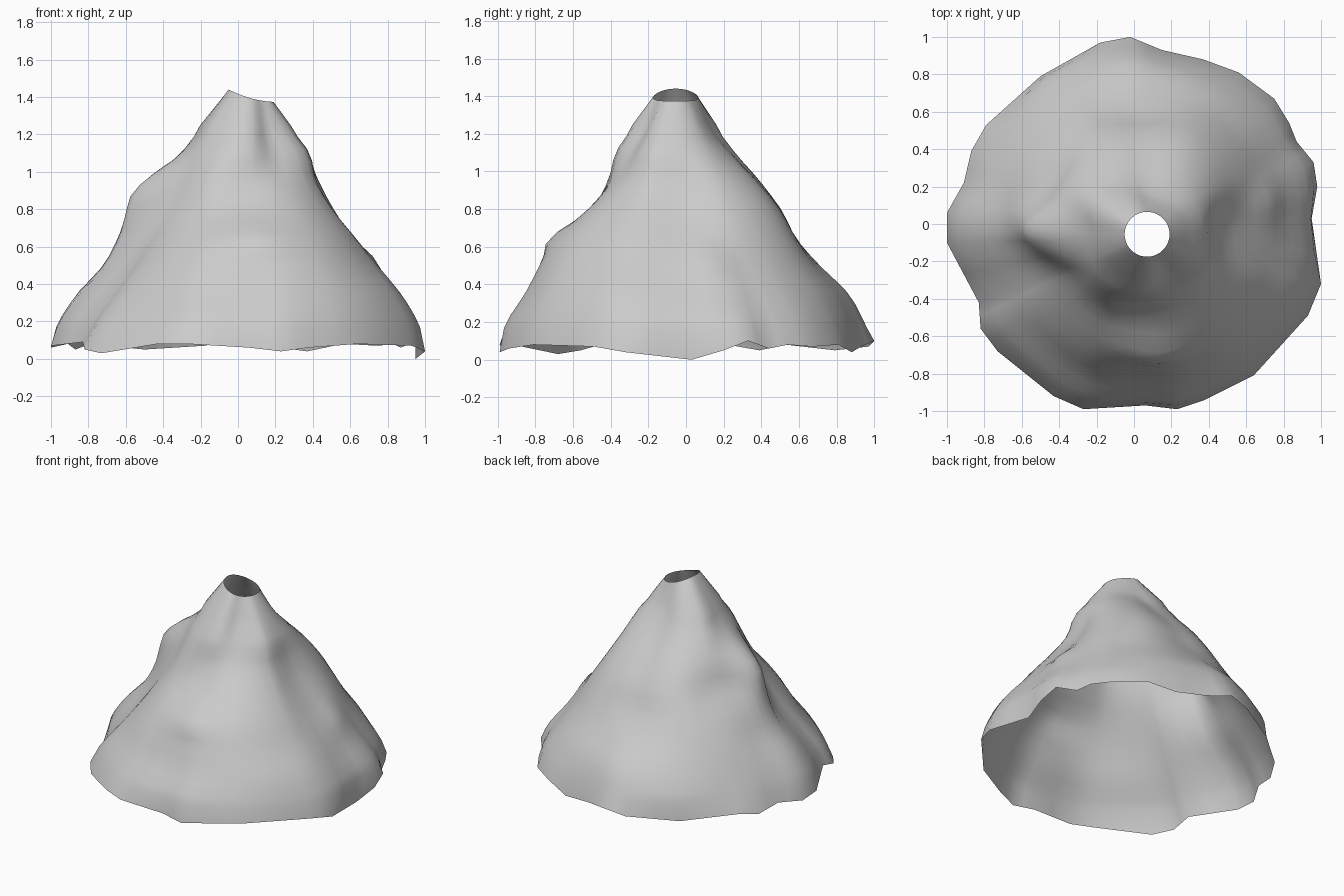
import bpy
import bmesh
import math
from mathutils import Vector

cube = bpy.data.objects.get("Cube")
if cube:
    bpy.data.objects.remove(cube, do_unlink=True)

# Foot of the mountain: ragged outline, counter-clockwise from the left side
foot = [(.95, .03, 0), (.98, .2, .05), (.96, .33, .1), (.87, .44, .06), (.83, .54, .08),
        (.75, .67, .07), (.56, .81, .08), (.37, .88, .04), (.15, .93, .07), (-.02, 1, .1),
        (-.18, .97, .07), (-.5, .79, .05), (-.79, .53, .08), (-.87, .39, .05), (-.91, .22, .08),
        (-1, .06, .06), (-1, -.1, .07), (-.83, -.42, .09), (-.82, -.56, .05), (-.73, -.68, .03),
        (-.43, -.92, .08), (-.27, -.99, .08), (.06, -.97, .06), (.23, -.99, .04),
        (.38, -.94, .06), (.64, -.81, .08), (.93, -.49, .07), (1, -.32, .04)]

# Slope profiles: reach from the middle at each level, every twelfth of a turn
levels = [.08, .2, .35, .5, .65, .8, .95, 1.1, 1.25]
slopes = [
    [.96, .94, .84, .73, .61, .49, .42, .38, .28],    # left
    [.98, .94, .84, .74, .65, .55, .45, .35, .23],
    [.98, .93, .85, .74, .65, .56, .44, .29, .16],
    [.99, .94, .86, .71, .58, .5, .38, .24, .13],     # back
    [.94, .92, .83, .72, .62, .53, .42, .28, .17],
    [.95, .88, .8, .71, .61, .48, .42, .32, .21],
    [1, .96, .86, .72, .64, .59, .5, .3, .19],        # right
    [.93, .87, .76, .65, .55, .46, .39, .31, .22],
    [1, .93, .82, .73, .62, .5, .42, .35, .25],
    [.97, .94, .84, .77, .69, .51, .41, .37, .28],    # front
    [1, .97, .9, .82, .73, .58, .43, .34, .25],
    [1.04, 1, .93, .81, .7, .57, .46, .41, .3],
]

# Gullies and spurs: turn in degrees, height, angular spread, height spread, depth
gullies = [(199, .6, 9, .3, -.03), (10, .53, 9, .08, .035), (164, .8, 8, .2, -.025),
           (181, .87, 8, .07, .02), (277, .64, 12, .06, .03)]

RIM_CENTRE = Vector((.07, -.055))
RIM_RADIUS = .12
RIM_HEIGHT = 1.4


def spline(a, b, c, d, t):
    """Smooth curve between b and c."""
    return b + .5 * t * (c - a + t * (2 * a - 5 * b + 4 * c - d + t * (3 * (b - c) + d - a)))


def reach(profile, z):
    last = len(levels) - 1
    i = max(k for k in range(last) if k == 0 or levels[k] <= z)
    t = (z - levels[i]) / (levels[i + 1] - levels[i])
    return spline(profile[max(i - 1, 0)], profile[i], profile[i + 1],
                  profile[min(i + 2, last)], t)


def around(angle, z):
    """Distance from the leaning axis to the slope."""
    n = len(slopes)
    turn = angle / math.tau * n
    i = math.floor(turn)
    radii = []
    for k in range(i - 1, i + 3):
        a = k * math.tau / n
        lean = RIM_CENTRE.dot((math.cos(a), math.sin(a))) * z / RIM_HEIGHT
        radii.append(reach(slopes[k % n], z) - lean)
    return spline(*radii, turn - i)


def carve(angle, z):
    total = 0
    for turn, height, spread, rise, depth in gullies:
        off = (math.degrees(angle) - turn + 180) % 360 - 180
        total += depth * math.exp(-(off / spread) ** 2 - ((z - height) / rise) ** 2)
    return total


# Two columns for each stretch of the foot outline
columns = []
for i, p in enumerate(foot):
    p, q = Vector(p), Vector(foot[(i + 1) % len(foot)])
    columns += [p, (p + q) / 2]

ring_count = 18
bm = bmesh.new()
rings = [[bm.verts.new(p) for p in columns]]
for k in range(ring_count):
    z = .17 + (levels[-1] - .17) * k / (ring_count - 1)
    ring = []
    for p in columns:
        angle = math.atan2(p.y, p.x)
        ragged = p.xy.length / around(angle, levels[0]) - 1
        r = around(angle, z) * (1 + ragged * max(0, 1 - 1.5 * z)) + carve(angle, z)
        centre = RIM_CENTRE * z / RIM_HEIGHT
        ring.append(bm.verts.new((centre.x + r * math.cos(angle),
                                  centre.y + r * math.sin(angle), z)))
    rings.append(ring)

# Open crater rim, higher on the right side
rim = []
for p in columns:
    a = math.atan2(p.y, p.x)
    rim.append(bm.verts.new((RIM_CENTRE.x + RIM_RADIUS * math.cos(a),
                             RIM_CENTRE.y + RIM_RADIUS * math.sin(a),
                             RIM_HEIGHT - .033 * math.cos(a) + .007 * math.cos(2 * a))))
rings.append(rim)

# Skin the rings as an open shell
for low, high in zip(rings, rings[1:]):
    for i in range(len(low)):
        j = (i + 1) % len(low)
        bm.faces.new((low[i], low[j], high[j], high[i])).smooth = True

mesh = bpy.data.meshes.new("mountain_shell")
bm.to_mesh(mesh)
bm.free()

rock = bpy.data.materials.new("light_grey_rock")
rock.use_nodes = True
colour = (.6, .6, .6, 1)
rock.diffuse_color = colour
rock.node_tree.nodes["Principled BSDF"].inputs["Base Color"].default_value = colour
mesh.materials.append(rock)

mountain = bpy.data.objects.new("mountain_shell", mesh)
bpy.context.collection.objects.link(mountain)
